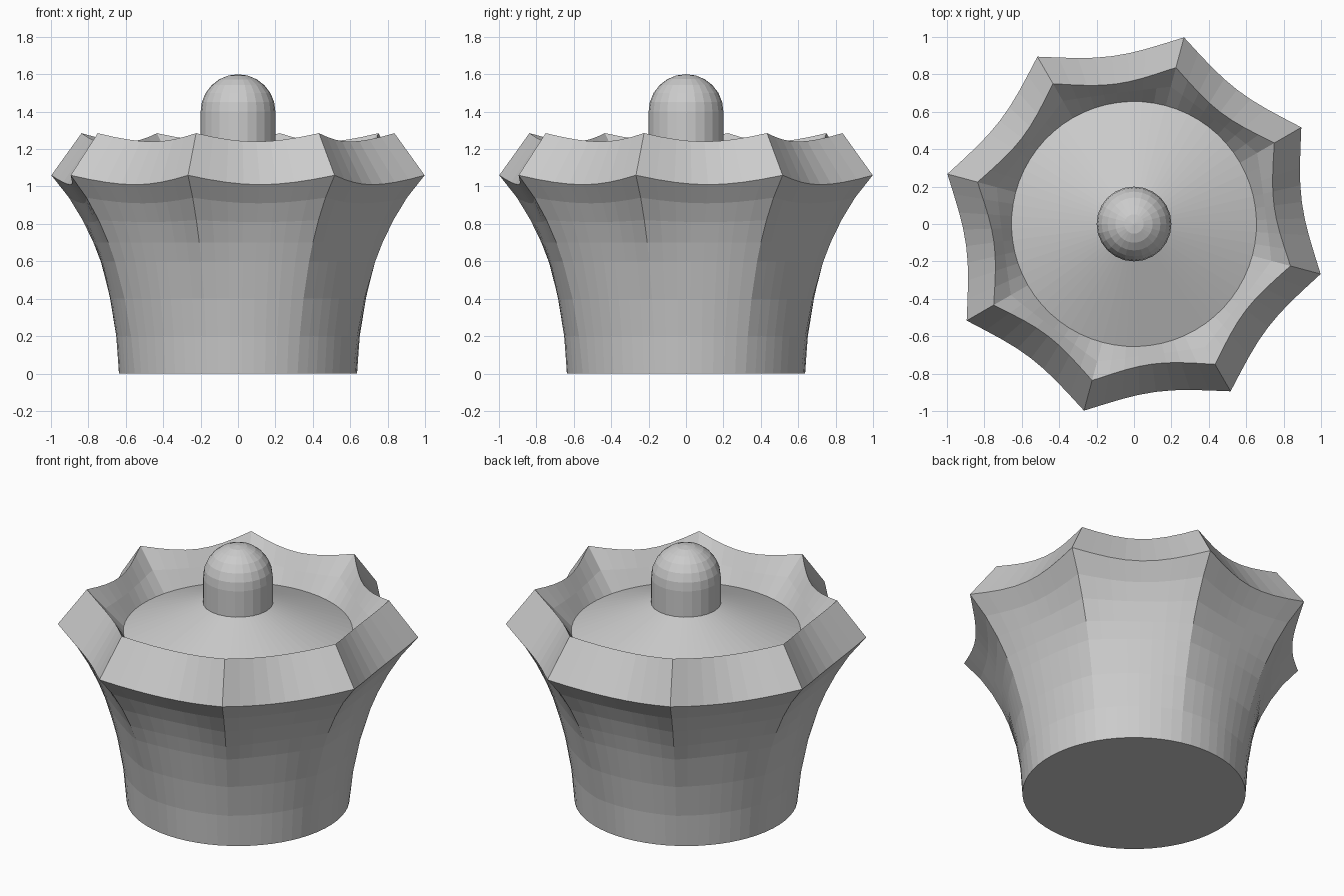
import bpy, bmesh, math

if "Cube" in bpy.data.objects:
    bpy.data.objects.remove(bpy.data.objects["Cube"])

TIPS, PER = 8, 8
N = TIPS * PER
START = math.radians(-15)


def star_ring(bm, tip_r, mid_r, z, dip):
    """Ring with eight pointed corners; sides sag inward to mid_r and down by dip."""
    ring = []
    for i in range(N):
        u = 2 * (i % PER) / PER - 1
        f = 1 - u * u
        r = tip_r + (mid_r - tip_r) * f
        a = START + 2 * math.pi * i / N
        ring.append(bm.verts.new((r * math.cos(a), r * math.sin(a), z - dip * f)))
    return ring


def loft(name, rings, cap_start=False, cap_end=False):
    bm = bmesh.new()
    loops = [star_ring(bm, *r) for r in rings]
    for a, b in zip(loops, loops[1:]):
        for i in range(N):
            j = (i + 1) % N
            bm.faces.new((a[i], a[j], b[j], b[i]))
    if cap_start:
        bm.faces.new(loops[0][::-1])
    if cap_end:
        bm.faces.new(loops[-1])
    return finish(bm, name)


def finish(bm, name):
    bmesh.ops.recalc_face_normals(bm, faces=bm.faces[:])
    me = bpy.data.meshes.new(name)
    bm.to_mesh(me)
    bm.free()
    ob = bpy.data.objects.new(name, me)
    bpy.context.collection.objects.link(ob)
    return ob


# Flared cup: round base, star rim, sloped inner wall and domed floor
loft("fluted_cup", [
    (0.637, 0.637, 0.00, 0.0),
    (0.660, 0.650, 0.20, 0.0),
    (0.700, 0.680, 0.40, 0.0),
    (0.760, 0.722, 0.60, 0.0),
    (0.800, 0.750, 0.70, 0.0),
    (0.860, 0.788, 0.82, 0.01),
    (0.935, 0.835, 0.94, 0.03),
    (1.033, 0.905, 1.06, 0.05),
    (0.866, 0.755, 1.285, 0.045),
    (0.760, 0.705, 1.17, 0.02),
    (0.655, 0.655, 1.06, 0.0),
    (0.180, 0.180, 1.245, 0.0),
], cap_start=True, cap_end=True)

# Knob: short cylinder with a hemispherical top
bm = bmesh.new()
SEG, R = 24, 0.2
profile = [(R, 1.2)] + [(R * math.cos(t), 1.4 + R * math.sin(t))
                        for t in (math.pi / 2 * k / 6 for k in range(6))]
loops = [[bm.verts.new((r * math.cos(2 * math.pi * i / SEG),
                        r * math.sin(2 * math.pi * i / SEG), z))
          for i in range(SEG)] for r, z in profile]
for a, b in zip(loops, loops[1:]):
    for i in range(SEG):
        j = (i + 1) % SEG
        bm.faces.new((a[i], a[j], b[j], b[i]))
top = bm.verts.new((0, 0, 1.6))
for i in range(SEG):
    bm.faces.new((loops[-1][i], loops[-1][(i + 1) % SEG], top))
bm.faces.new(loops[0][::-1])
finish(bm, "centre_knob")
